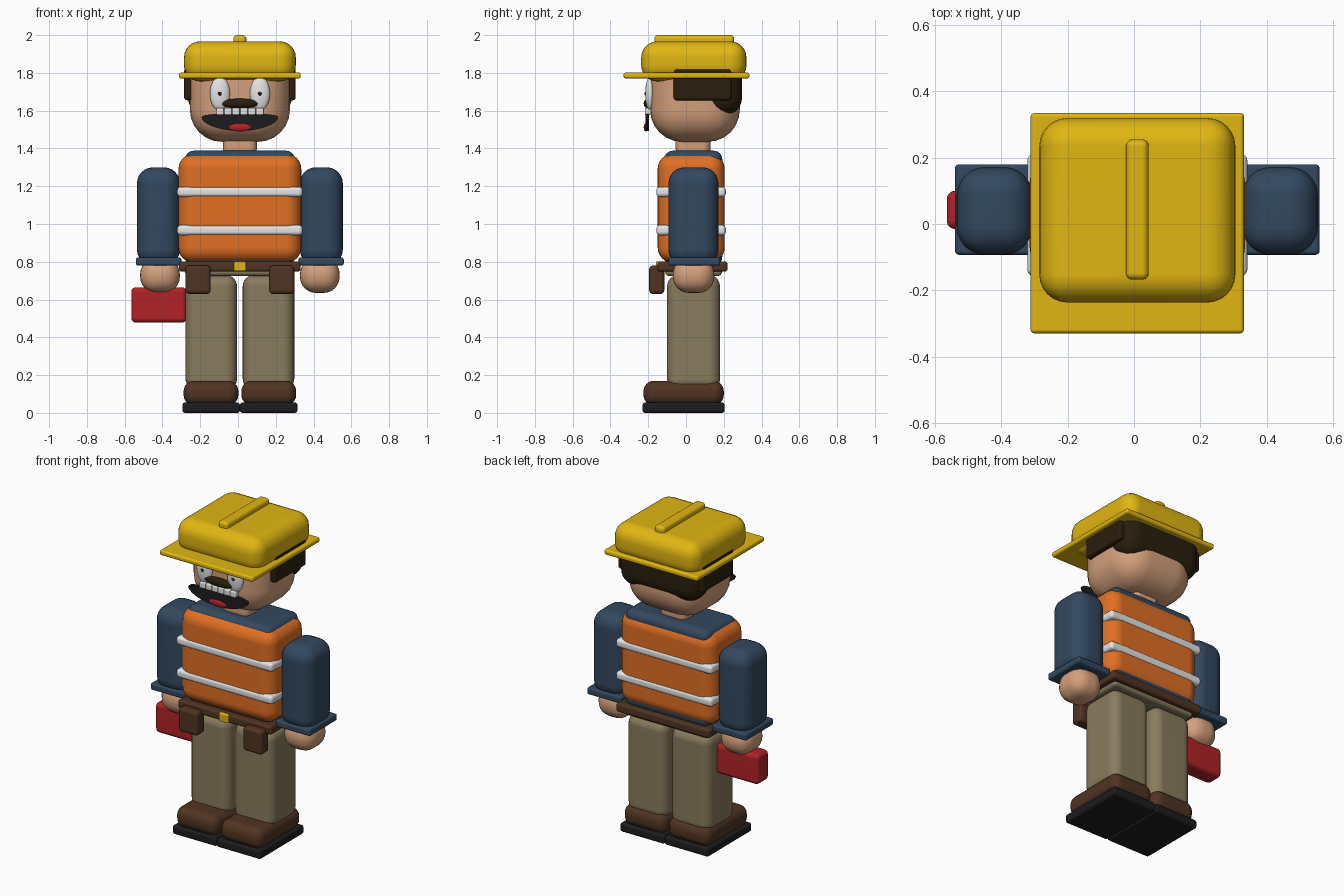
import bpy, bmesh, math
from mathutils import Matrix

if "Cube" in bpy.data.objects:
    bpy.data.objects.remove(bpy.data.objects["Cube"])


def material(name, rgb):
    m = bpy.data.materials.new(name)
    m.use_nodes = True
    m.diffuse_color = (*rgb, 1)
    m.node_tree.nodes["Principled BSDF"].inputs["Base Color"].default_value = (*rgb, 1)
    return m


YELLOW = material("helmet yellow", (0.75, 0.47, 0.006))
SKIN = material("skin", (0.66, 0.35, 0.2))
ORANGE = material("vest orange", (0.75, 0.16, 0.017))
NAVY = material("shirt navy", (0.032, 0.065, 0.115))
WHITE = material("white", (0.78, 0.78, 0.78))
BROWN = material("leather brown", (0.08, 0.034, 0.016))
KHAKI = material("trouser khaki", (0.25, 0.2, 0.11))
HAIR = material("hair dark brown", (0.022, 0.013, 0.004))
BLACK = material("black", (0.012, 0.012, 0.013))
RED = material("red", (0.44, 0.016, 0.02))

MID = 0.01  # x of the body's mirror plane


def finish(name, bm, mat):
    mesh = bpy.data.meshes.new(name)
    bm.to_mesh(mesh)
    bm.free()
    mesh.materials.append(mat)
    ob = bpy.data.objects.new(name, mesh)
    bpy.context.collection.objects.link(ob)
    bpy.ops.object.select_all(action="DESELECT")
    ob.select_set(True)
    bpy.context.view_layer.objects.active = ob
    bpy.ops.object.shade_smooth_by_angle(angle=math.radians(40))
    return ob


def box(name, mat, x, y, z, bevel, segments=6):
    """Rounded box from (min, max) ranges."""
    bm = bmesh.new()
    bmesh.ops.create_cube(bm, size=1)
    ranges = (x, y, z)
    for v in bm.verts:
        v.co = [(a + b) / 2 + c * (b - a) for c, (a, b) in zip(v.co, ranges)]
    ob = finish(name, bm, mat)
    mod = ob.modifiers.new("rounding", "BEVEL")
    mod.width = min(bevel, min(b - a for a, b in ranges) * 0.49)
    mod.segments = segments
    mod.limit_method = "NONE"
    ob.modifiers.new("normals", "WEIGHTED_NORMAL")
    return ob


def centred(name, mat, half, y, z, bevel):
    return box(name, mat, (MID - half, MID + half), y, z, bevel)


def pair(name, mat, inner, outer, y, z, bevel):
    """Mirrored boxes, measured outwards from the mirror plane."""
    box("left_" + name, mat, (MID + inner, MID + outer), y, z, bevel)
    box("right_" + name, mat, (MID - outer, MID - inner), y, z, bevel)


def ball(name, mat, centre, radii):
    bm = bmesh.new()
    bmesh.ops.create_uvsphere(bm, u_segments=24, v_segments=16, radius=1,
                              matrix=Matrix.Translation(centre) @ Matrix.Diagonal((*radii, 1)))
    return finish(name, bm, mat)


def plate(name, mat, points, y, thick):
    """Upright plate facing the front, from an x-z outline."""
    bm = bmesh.new()
    face = bm.faces.new([bm.verts.new((px, y, pz)) for px, pz in points])
    out = bmesh.ops.extrude_face_region(bm, geom=[face])
    bmesh.ops.translate(bm, vec=(0, thick, 0),
                        verts=[g for g in out["geom"] if isinstance(g, bmesh.types.BMVert)])
    bmesh.ops.recalc_face_normals(bm, faces=bm.faces)
    return finish(name, bm, mat)


# Boots and legs
pair("sole", BLACK, 0.0, 0.305, (-0.23, 0.205), (0, 0.055), 0.015)
pair("boot", BROWN, 0.008, 0.298, (-0.225, 0.2), (0.04, 0.17), 0.055)
pair("leg", KHAKI, 0.015, 0.288, (-0.1, 0.18), (0.12, 0.73), 0.06)
centred("hips", KHAKI, 0.29, (-0.11, 0.19), (0.725, 0.79), 0.02)

# Belt with pouches and buckle
centred("belt", BROWN, 0.322, (-0.15, 0.22), (0.748, 0.802), 0.015)
pair("pouch", BROWN, 0.155, 0.288, (-0.195, -0.115), (0.63, 0.78), 0.02)
centred("buckle", YELLOW, 0.032, (-0.16, -0.14), (0.75, 0.802), 0.006)

# Shirt, vest and reflective bands
centred("shirt", NAVY, 0.29, (-0.115, 0.192), (0.78, 1.388), 0.045)
centred("vest", ORANGE, 0.325, (-0.15, 0.205), (0.795, 1.372), 0.08)
for label, z in (("lower", 0.967), ("upper", 1.17)):
    centred(label + "_band", WHITE, 0.332, (-0.157, 0.211), (z - 0.027, z + 0.027), 0.02)

# Arms, cuffs and hands
pair("arm", NAVY, 0.317, 0.545, (-0.093, 0.172), (0.78, 1.3), 0.085)
pair("cuff", NAVY, 0.31, 0.55, (-0.093, 0.18), (0.78, 0.823), 0.012)
pair("hand", SKIN, 0.318, 0.528, (-0.07, 0.15), (0.635, 0.82), 0.085)

# Toolbox in the right hand
box("toolbox", RED, (-0.565, -0.272), (-0.015, 0.1), (0.478, 0.665), 0.025)

# Neck, head and hair
centred("neck", SKIN, 0.09, (-0.055, 0.13), (1.36, 1.5), 0.04)
centred("head", SKIN, 0.265, (-0.19, 0.285), (1.435, 1.93), 0.17)
centred("back_hair", HAIR, 0.275, (0.09, 0.297), (1.575, 1.9), 0.095)
pair("side_hair", HAIR, 0.2, 0.295, (-0.065, 0.24), (1.655, 1.825), 0.015)

# Helmet
centred("helmet_dome", YELLOW, 0.296, (-0.237, 0.32), (1.755, 1.967), 0.085)
centred("helmet_brim", YELLOW, 0.322, (-0.33, 0.335), (1.77, 1.802), 0.012)
centred("helmet_ridge", YELLOW, 0.034, (-0.168, 0.255), (1.93, 2.0), 0.02)

# Eyes with small pupils
for side, s in (("left", 1), ("right", -1)):
    ball(side + "_eye", WHITE, (MID + s * 0.106, -0.19, 1.69), (0.053, 0.026, 0.09))
    ball(side + "_pupil", BLACK, (MID + s * 0.106, -0.212, 1.69), (0.011, 0.008, 0.011))

# Mouth: a wide rounded smile with a flatter, dipped top edge
smile = []
for i in range(40):
    a = math.tau * i / 40
    c, s = math.cos(a), math.sin(a)
    smile.append((MID + 0.203 * c, 1.555 + (0.03 if s > 0 else 0.062) * s + 0.01 * c * c))
plate("mouth", BLACK, smile, -0.215, 0.02)

# Teeth, tongue and moustache
for i in range(6):
    x = MID - 0.125 + i * 0.042
    box("tooth_%d" % (i + 1), WHITE, (x, x + 0.04), (-0.218, -0.185), (1.578, 1.615), 0.006, 2)
ball("tongue", RED, (MID, -0.212, 1.512), (0.063, 0.012, 0.022))
ball("moustache", HAIR, (MID, -0.2, 1.638), (0.103, 0.024, 0.026))
